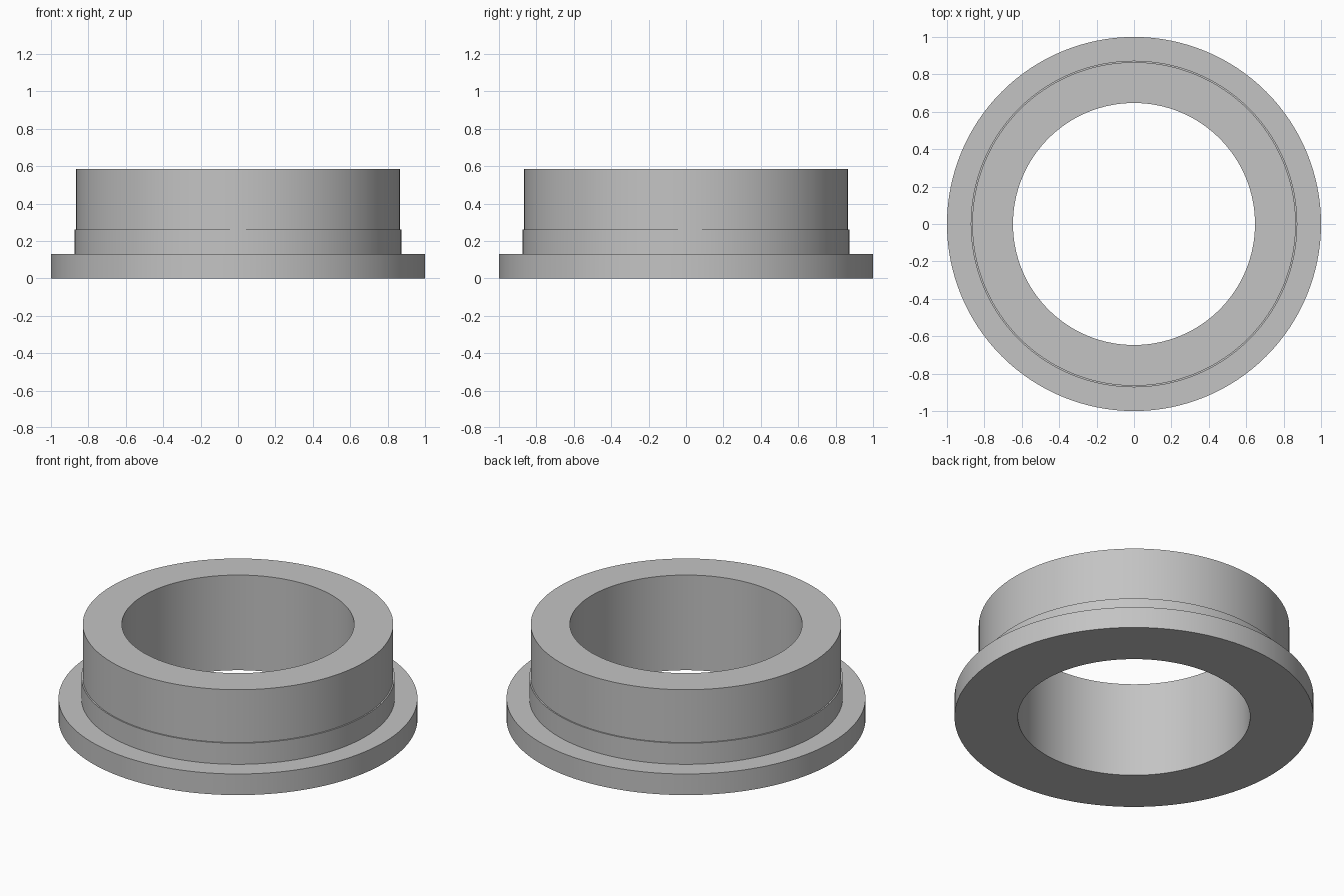
import bpy
import bmesh
import math

cube = bpy.data.objects.get("Cube")
if cube:
    bpy.data.objects.remove(cube, do_unlink=True)

SEGMENTS = 128

# Plain grey metal
grey = bpy.data.materials.new("grey_metal")
grey.use_nodes = True
colour = (0.55, 0.55, 0.55, 1)
grey.diffuse_color = colour
grey.node_tree.nodes["Principled BSDF"].inputs["Base Color"].default_value = colour


def lathe(name, profile):
    """Spin a closed (radius, height) profile around the z axis."""
    bm = bmesh.new()
    verts = [bm.verts.new((r, 0, z)) for r, z in profile]
    edges = [bm.edges.new((a, b)) for a, b in zip(verts, verts[1:] + verts[:1])]
    bmesh.ops.spin(bm, geom=verts + edges, cent=(0, 0, 0), axis=(0, 0, 1),
                   angle=math.tau, steps=SEGMENTS, use_merge=True)
    bmesh.ops.remove_doubles(bm, verts=bm.verts, dist=0.0001)
    bmesh.ops.recalc_face_normals(bm, faces=bm.faces)
    mesh = bpy.data.meshes.new(name)
    bm.to_mesh(mesh)
    bm.free()
    mesh.materials.append(grey)
    obj = bpy.data.objects.new(name, mesh)
    bpy.context.collection.objects.link(obj)
    bpy.ops.object.select_all(action="DESELECT")
    obj.select_set(True)
    bpy.context.view_layer.objects.active = obj
    bpy.ops.object.shade_smooth_by_angle(angle=math.radians(30))
    return obj


# Bushing: wide base flange, slightly proud shoulder, collar and straight bore
bore, collar, shoulder, flange = 0.647, 0.865, 0.873, 1.0
flange_top, shoulder_top, top = 0.13, 0.26, 0.585
lathe("flanged_bushing", [
    (bore, 0), (flange, 0),
    (flange, flange_top), (shoulder, flange_top),
    (shoulder, shoulder_top), (collar, shoulder_top),
    (collar, top), (bore, top),
])
